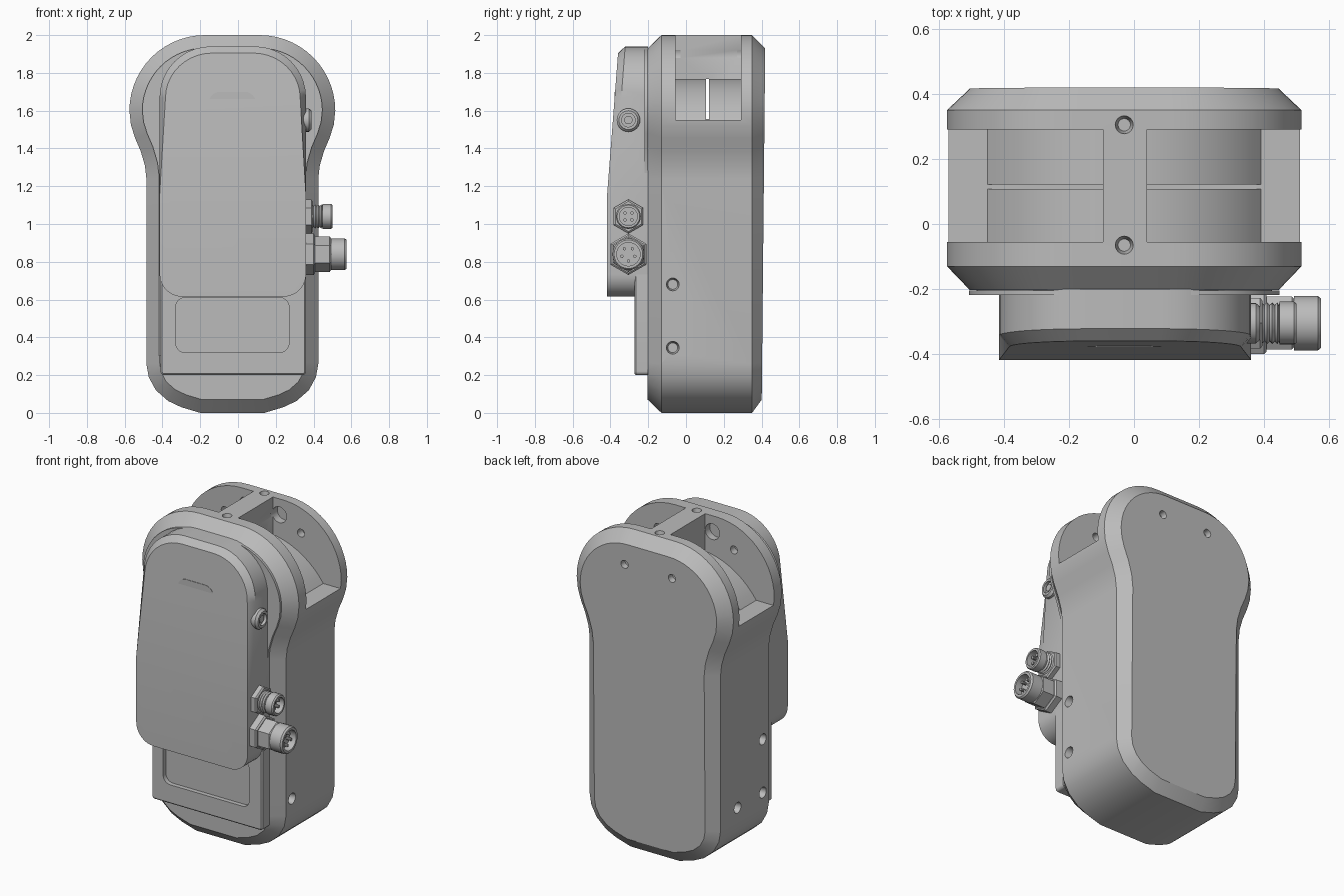
import bpy, bmesh
from math import sin, cos, pi, radians
from mathutils import Vector

cube = bpy.data.objects.get("Cube")
if cube:
    bpy.data.objects.remove(cube, do_unlink=True)

grey = bpy.data.materials.new("plain_grey")
grey.use_nodes = True
grey.diffuse_color = (0.5, 0.5, 0.5, 1)
grey.node_tree.nodes["Principled BSDF"].inputs["Base Color"].default_value = (0.5, 0.5, 0.5, 1)

CX = -0.03  # middle of the housing


def smooth(ob):
    bpy.ops.object.select_all(action='DESELECT')
    bpy.context.view_layer.objects.active = ob
    ob.select_set(True)
    bpy.ops.object.shade_smooth_by_angle(angle=radians(28))


def loft(name, rings, split=None):
    """Skin a list of equal-length rings and cap both ends."""
    bm = bmesh.new()
    vs = [[bm.verts.new(p) for p in r] for r in rings]
    n = len(rings[0])
    for a, b in zip(vs, vs[1:]):
        for i in range(n):
            j = (i + 1) % n
            bm.faces.new((a[i], a[j], b[j], b[i]))
    bm.faces.new(vs[0])
    cap = bm.faces.new(vs[-1])
    if split:
        bmesh.utils.face_split(cap, vs[-1][split[0]], vs[-1][split[1]])
    bmesh.ops.remove_doubles(bm, verts=bm.verts, dist=1e-5)
    bmesh.ops.recalc_face_normals(bm, faces=bm.faces)
    me = bpy.data.meshes.new(name)
    bm.to_mesh(me)
    bm.free()
    me.materials.append(grey)
    ob = bpy.data.objects.new(name, me)
    bpy.context.collection.objects.link(ob)
    smooth(ob)
    return ob


def ring(outline, y):
    return [(x, y, z) for x, z in outline]


def arc(x, z, r, a0, a1, n=10):
    return [(x + r * cos(radians(a0 + (a1 - a0) * i / n)),
             z + r * sin(radians(a0 + (a1 - a0) * i / n))) for i in range(n + 1)]


def round_rect(x0, x1, z0, z1, rb, rt, mid=None):
    pts = arc(x0 + rb, z0 + rb, rb, 180, 270) + arc(x1 - rb, z0 + rb, rb, 270, 360)
    pts += [(x1, mid)] if mid else []
    pts += arc(x1 - rt, z1 - rt, rt, 0, 90) + arc(x0 + rt, z1 - rt, rt, 90, 180)
    return pts + ([(x0, mid)] if mid else [])


def inset(outline, d):
    """Move a counter-clockwise outline inwards by d."""
    out, n = [], len(outline)
    for i in range(n):
        a, p, b = (Vector(outline[k % n]) for k in (i - 1, i, i + 1))
        u, v = (p - a).normalized(), (b - p).normalized()
        m = (Vector((-u.y, u.x)) + Vector((-v.y, v.x))).normalized()
        q = p + m * d / max(0.5, m.dot(Vector((-u.y, u.x))))
        out.append((q.x, q.y))
    return out


def box(name, x0, x1, y0, y1, z0, z1):
    o = [(x0, z0), (x1, z0), (x1, z1), (x0, z1)]
    return loft(name, [ring(o, y0), ring(o, y1)])


def lathe(name, axis, centre, profile, sides=24):
    """Turn (position, radius) pairs around an axis line."""
    rings = []
    for t, r in profile:
        c = [(r * sin(2 * pi * i / sides), r * cos(2 * pi * i / sides)) for i in range(sides)]
        k = "xyz".index(axis)
        pts = []
        for a, b in c:
            p = [centre[0] + a, centre[1] + b]
            p.insert(k, t)
            pts.append(p)
        rings.append(pts)
    return loft(name, rings)


def cut(ob, cutter):
    cutter.hide_render = True
    m = ob.modifiers.new("cut", 'BOOLEAN')
    m.operation, m.solver, m.object = 'DIFFERENCE', 'EXACT', cutter
    bpy.context.view_layer.objects.active = ob
    bpy.ops.object.modifier_apply(modifier=m.name)
    bpy.data.objects.remove(cutter, do_unlink=True)


# Housing: narrow trunk with a wide rounded head, chamfered front and back
half = [(.17, 0), (.27, .03), (.34, .063), (.405, .12), (.443, .19), (.455, .26),
        (.455, 1.24), (.463, 1.31), (.485, 1.385), (.515, 1.455), (.537, 1.525)]
half += arc(.145, 1.6, .4, 0, 90, 14)
outline = [(CX + x, z) for x, z in half] + [(CX - x, z) for x, z in reversed(half)]
inner = inset(outline, .07)
back = [(x, .40 + .01 * z, z) for x, z in inner]
body = loft("housing", [ring(inner, -.203), ring(outline, -.13), ring(outline, .35), back])

# Open pockets either side of the head's centre web, joined by a thin slit
cut(body, box("pocket_cut", .04, .8, -.055, .29, 1.55, 2.2))
cut(body, box("pocket_cut", -.8, -.095, -.055, .29, 1.55, 2.2))
cut(body, box("slit_cut", -.53, .47, .107, .121, 1.555, 1.768))

# Screw holes: web, sides, back and inner cheeks
for y in (-.065, .305):
    cut(body, lathe("hole_cut", 'z', (CX, y), [(1.96, .019), (2.02, .032)]))
for s in (1, -1):
    wall = CX + s * .455
    for y, z in [(-.07, .68), (-.07, .345)] + ([(.18, .345)] if s < 0 else []):
        cut(body, lathe("hole_cut", 'x', (y, z), [(wall - s * .04, .026), (wall + s * .02, .038)]))
    cut(body, lathe("hole_cut", 'y', (CX + s * .165, 1.8), [(.38, .022), (.44, .027)]))
    for x, z, r in ((.115, 1.9, .05), (.265, 1.825, .025), (.27, 1.62, .015)):
        for y0, y1 in ((.27, .34), (-.1, -.03)):
            cut(body, lathe("hole_cut", 'y', (CX + s * x, z), [(y0, r), (y1, r)], 20))
smooth(body)

# Two curved drum halves inside the head
R = .511
drum = arc(CX, 1.77 - R, R, 34.7, 145.3, 20)
drum = [(CX + .42, 1.53)] + drum + [(CX - .42, 1.53)]
for name, y0, y1 in (("drum_front", -.057, .107), ("drum_back", .121, .292)):
    loft(name, [ring(drum, y0), ring(drum, y1)])

# Thin mounting plate on the front
plate = [(x, max(z, .3)) for x, z in inset(outline, .068)]
loft("mounting_plate", [ring(plate, -.219), ring(plate, -.204)])
gasket = [(x, max(z, .31)) for x, z in inset(outline, .09)]
loft("gasket", [ring(gasket, -.21), ring(gasket, -.195)])

# Lower cover with a recessed window
low = round_rect(-.41, .36, .2, .75, .02, .02)
lower = loft("lower_cover", [ring(low, -.2), ring(low, -.265), ring(inset(low, .008), -.273)])
window = round_rect(-.33, .27, .32, .61, .05, .05)
cut(lower, loft("window_cut", [ring(window, -.3), ring(window, -.245)]))
smooth(lower)

# Upper cover: its front leans back and its edge bevel grows towards the top
KINK = 1.15


def front_y(z):
    return -.418 + .058 * max(0, z - KINK) / .75


def bevelled(p):
    x, z = p
    t = min(1, max(0, (z - KINK) / .5))
    x = -.0275 + (x + .0275) * (1 - .08 * t)
    z -= .035 * max(0, (z - 1.65) / .29)
    return (x, front_y(z), z)


shell = round_rect(-.415, .36, .615, 1.94, .12, .27, KINK)
rim = [(x, front_y(z) + .035, z) for x, z in shell]
left_i, right_i = len(shell) - 1, shell.index((.36, KINK))
loft("upper_cover", [ring(shell, -.2), rim, [bevelled(p) for p in shell]], (left_i, right_i))
badge = round_rect(-.155, .095, 1.35, 1.7, .04, .06)
loft("raised_pad", [ring(badge, -.34), ring(badge, -.3785)])

# Button, small connector and large connector on the left side
Y = -.305
lathe("button", 'x', (Y, 1.55), [(.33, .062), (.375, .062), (.388, .05), (.388, .036),
                                 (.37, .036), (.37, .022), (.38, .022)])

lathe("small_nut", 'x', (Y, 1.04), [(.33, .09), (.388, .09), (.395, .08)], 6)
threads = []
for i in range(4):
    threads += [(.385 + i * .016, .056), (.393 + i * .016, .064)]
lathe("small_connector", 'x', (Y, 1.04), threads + [
    (.445, .056), (.448, .066), (.492, .066), (.5, .06), (.5, .048), (.45, .048)])

lathe("large_nut", 'x', (Y, .84), [(.33, .11), (.4, .11), (.408, .1)], 6)
lathe("large_collar", 'x', (Y, .84), [(.4, .094), (.485, .094), (.492, .086)], 6)
lathe("large_connector", 'x', (Y, .84), [
    (.48, .07), (.492, .07), (.492, .084), (.565, .084), (.575, .076), (.575, .062), (.53, .062)])

# Contact pins
for name, z, count, spread, x0, x1 in (("small_pin", 1.04, 4, .026, .44, .485),
                                       ("large_pin", .84, 5, .036, .52, .56)):
    for i in range(count):
        a = 2 * pi * (i + .5) / count
        lathe(name, 'x', (Y + spread * sin(a), z + spread * cos(a)), [(x0, .009), (x1, .009)], 10)
